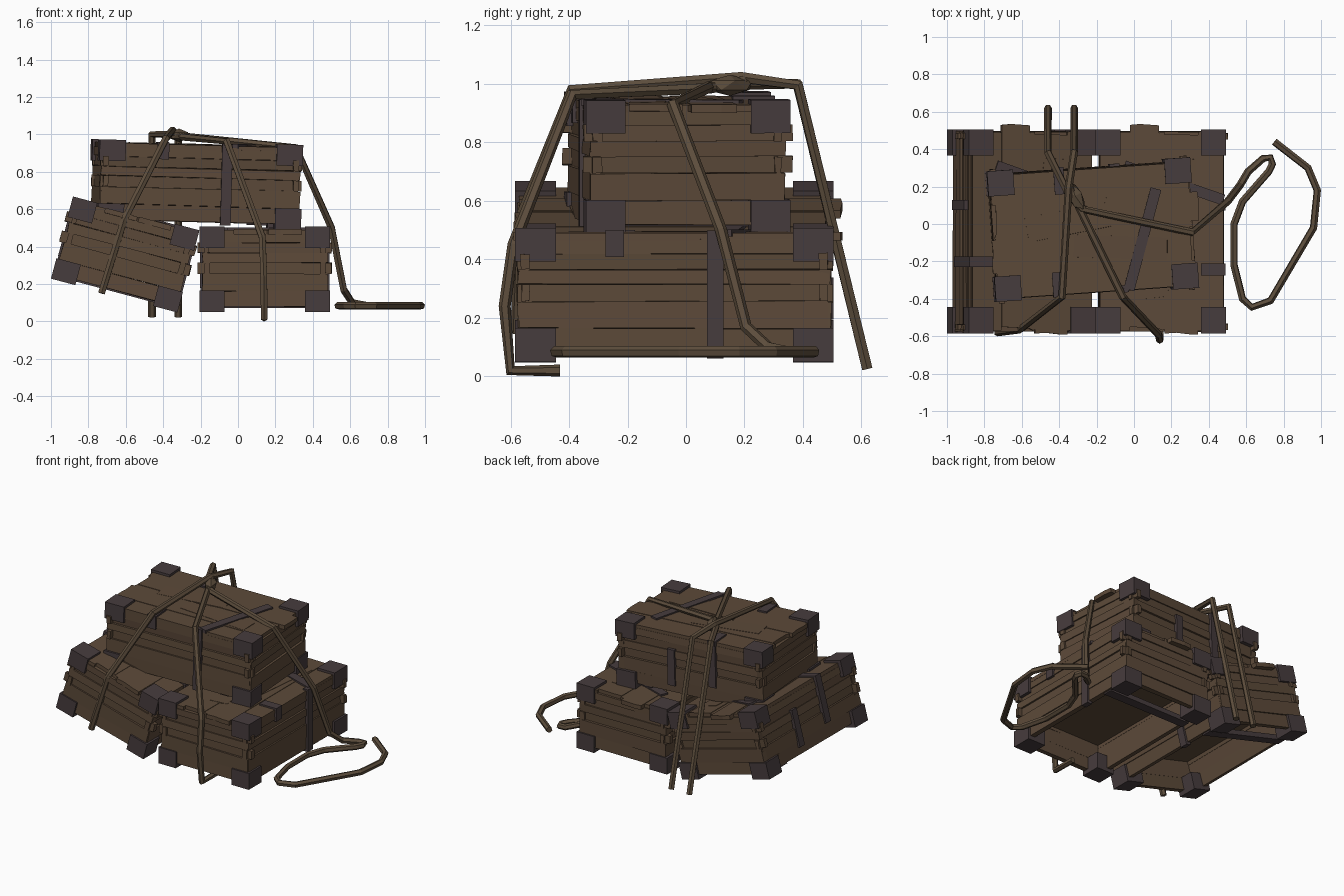
import bpy, bmesh, math, random
from mathutils import Matrix, Vector

if "Cube" in bpy.data.objects:
    bpy.data.objects.remove(bpy.data.objects["Cube"])

random.seed(4)


def material(name, rgb):
    m = bpy.data.materials.new(name)
    m.diffuse_color = (*rgb, 1)
    m.use_nodes = True
    m.node_tree.nodes["Principled BSDF"].inputs["Base Color"].default_value = m.diffuse_color
    return m


WOOD = material("weathered_wood", (0.108, 0.068, 0.041))
METAL = material("dull_iron", (0.062, 0.045, 0.047))
ROPE = material("hemp_rope", (0.108, 0.074, 0.045))


def box(bm, lo, hi, jitter=0.0, m=Matrix()):
    """Box between two corners, optionally with slightly worn vertices."""
    c = [(a + b) / 2 for a, b in zip(lo, hi)]
    s = [b - a for a, b in zip(lo, hi)]
    mat = m @ Matrix.Translation(c) @ Matrix.Diagonal((*s, 1))
    for v in bmesh.ops.create_cube(bm, size=1, matrix=mat)["verts"]:
        v.co += Vector([random.uniform(-jitter, jitter) for _ in range(3)])


def lid_plank(bm, x0, x1, y0, y1, z0, z1):
    """Board along y with slightly ragged ends."""
    def end(y, xs):
        return [(x, y + random.uniform(-.006, .006)) for x in xs]
    xs = [x0 + (x1 - x0) * t for t in (0, .35, .7, 1)]
    pts = end(y0, xs) + end(y1, xs[::-1])
    low = [bm.verts.new((x, y, z0)) for x, y in pts]
    top = [bm.verts.new((x, y, z1)) for x, y in pts]
    bm.faces.new(low[::-1])
    bm.faces.new(top)
    for i in range(len(pts)):
        j = (i + 1) % len(pts)
        bm.faces.new((low[i], low[j], top[j], top[i]))


def to_mesh(bm, name, mat):
    me = bpy.data.meshes.new(name)
    bm.to_mesh(me)
    bm.free()
    me.materials.append(mat)
    return me


# Crate boards: stacked rows on every wall, ragged lid, recessed underside
bm = bmesh.new()
rows = [(-.20, -.115), (-.115, -.022), (-.022, .035), (.035, .088), (.088, .142), (.142, .19)]
proud = [0, .006, -.006, .004, -.004, .003]
for s in (-1, 1):
    for i, (z0, z1) in enumerate(rows):
        out = i in (2, 4)
        a, b = sorted((s * .295, s * ((.332 if s > 0 else .326) + proud[i])))
        box(bm, (a, -.53 - .008 * out, z0), (b, .528 + .012 * out, z1 - .001), .003)
        a, b = sorted((s * .495, s * (.53 + proud[i])))
        w = .358 if out else .333
        box(bm, (-w, a, z0), (w, b, z1 - .001), .003)
for x0, x1, y0, y1, z in [(-.325, -.165, -.53, .53, .211), (-.165, -.01, -.515, .57, .214),
                          (-.01, .02, -.525, .53, .211), (.02, .2, -.545, .52, .214),
                          (.2, .335, -.53, .535, .211)]:
    lid_plank(bm, x0, x1, y0, y1, .185, z)
# recessed floor seen from below
bm.faces.new([bm.verts.new((x, y, .0)) for x, y in
              ((-.30, -.50), (-.30, .50), (.30, .50), (.30, -.50))])
# loose split boards on the lid
box(bm, (-.13, -.35, .20), (.0, .12, .218), .003, Matrix.Rotation(.12, 4, 'Z'))
box(bm, (.03, -.1, .20), (.15, .4, .217), .003, Matrix.Rotation(-.1, 4, 'Z'))
boards = to_mesh(bm, "crate_boards", WOOD)

# Iron corner blocks
bm = bmesh.new()
for sx in (-1, 1):
    for sy in (-1, 1):
        for sz in (-1, 1):
            p, q = (sx * .215, sy * .405, sz * .114), (sx * .35, sy * .545, sz * .2275)
            box(bm, [min(t) for t in zip(p, q)], [max(t) for t in zip(p, q)])
corners = to_mesh(bm, "crate_corners", METAL)

# Iron straps
bm = bmesh.new()
box(bm, (.31, .112, -.215), (.347, .168, .22))              # tall side strap
box(bm, (.31, -.236, .13), (.347, -.172, .222))             # short strap folded over the edge
box(bm, (.215, -.236, .20), (.347, -.172, .222))
box(bm, (-.345, -.19, -.10), (-.31, -.135, .222))           # far side folded strap
box(bm, (-.345, -.19, .20), (-.2, -.135, .222))
box(bm, (-.343, .115, -.15), (-.31, .168, .10))             # far side short strap
box(bm, (-.32, .30, -.208), (.32, .365, -.175))             # underside strap
tilt = Matrix.Translation((.07, .26, 0)) @ Matrix.Rotation(math.radians(-19), 4, 'Z')
box(bm, (-.28, -.029, .20), (.28, .029, .223), 0, tilt)     # slanted lid strap
straps = to_mesh(bm, "crate_straps", METAL)

# Three crates share the same parts
R = lambda deg, ax: Matrix.Rotation(math.radians(deg), 4, ax)
places = {
    "right_crate": Matrix.Translation((.143, -.04, .279)),
    "leaning_crate": Matrix.Translation((-.603, -.04, .358)) @ R(15, 'Y'),
    "top_crate": Matrix.Translation((-.225, -.03, .732)) @ R(1.6, 'Y') @ R(-86, 'Z'),
}
for name, mat in places.items():
    for part, me in (("boards", boards), ("corners", corners), ("straps", straps)):
        ob = bpy.data.objects.new(f"{name}_{part}", me)
        ob.matrix_world = mat
        bpy.context.collection.objects.link(ob)


def rope(name, pts, r=.0205):
    cu = bpy.data.curves.new(name, 'CURVE')
    cu.dimensions = '3D'
    cu.bevel_depth = r
    cu.bevel_resolution = 1
    cu.use_fill_caps = True
    sp = cu.splines.new('POLY')
    sp.points.add(len(pts) - 1)
    for p, co in zip(sp.points, pts):
        p.co = (*co, 1)
    sp.use_smooth = False
    cu.materials.append(ROPE)
    bpy.context.collection.objects.link(bpy.data.objects.new(name, cu))


# Ropes over the stack
rope("front_rope", [(-.34, .2, 1.01), (-.29, .08, .985), (-.06, -.39, .963), (.13, -.59, .45),
                    (.138, -.62, .24), (.14, -.60, .02), (.14, -.43, .02)])
rope("left_rope", [(-.32, .62, .025), (-.32, .385, .995), (-.35, .19, 1.022), (-.385, -.39, .98),
                   (-.61, -.565, .54), (-.73, -.58, .15)])
rope("back_rope", [(-.46, .62, .025), (-.46, .38, 1.0), (-.36, .18, 1.0), (-.27, .08, .99)])
# Long rope trailing into a loose loop on the ground
flat = [(.69, .35), (.73, .355), (.74, .32), (.72, .28), (.58, .12), (.535, 0), (.535, -.22),
        (.58, -.40), (.63, -.445), (.73, -.41), (.96, -.02), (.98, .18), (.93, .30), (.75, .44)]
rope("trailing_rope", [(-.36, .18, 1.0), (-.28, .08, .99), (.31, -.045, .93), (.5, .12, .5),
                       (.565, .205, .17), (.61, .28, .1)] + [(x, y, .084) for x, y in flat])

# Knot on top
bm = bmesh.new()
bmesh.ops.create_icosphere(bm, subdivisions=1, radius=1,
                           matrix=Matrix.Translation((-.315, .15, .995)) @ R(28, 'Z')
                           @ Matrix.Diagonal((.042, .095, .036, 1)))
bpy.context.collection.objects.link(bpy.data.objects.new("rope_knot", to_mesh(bm, "rope_knot", ROPE)))
